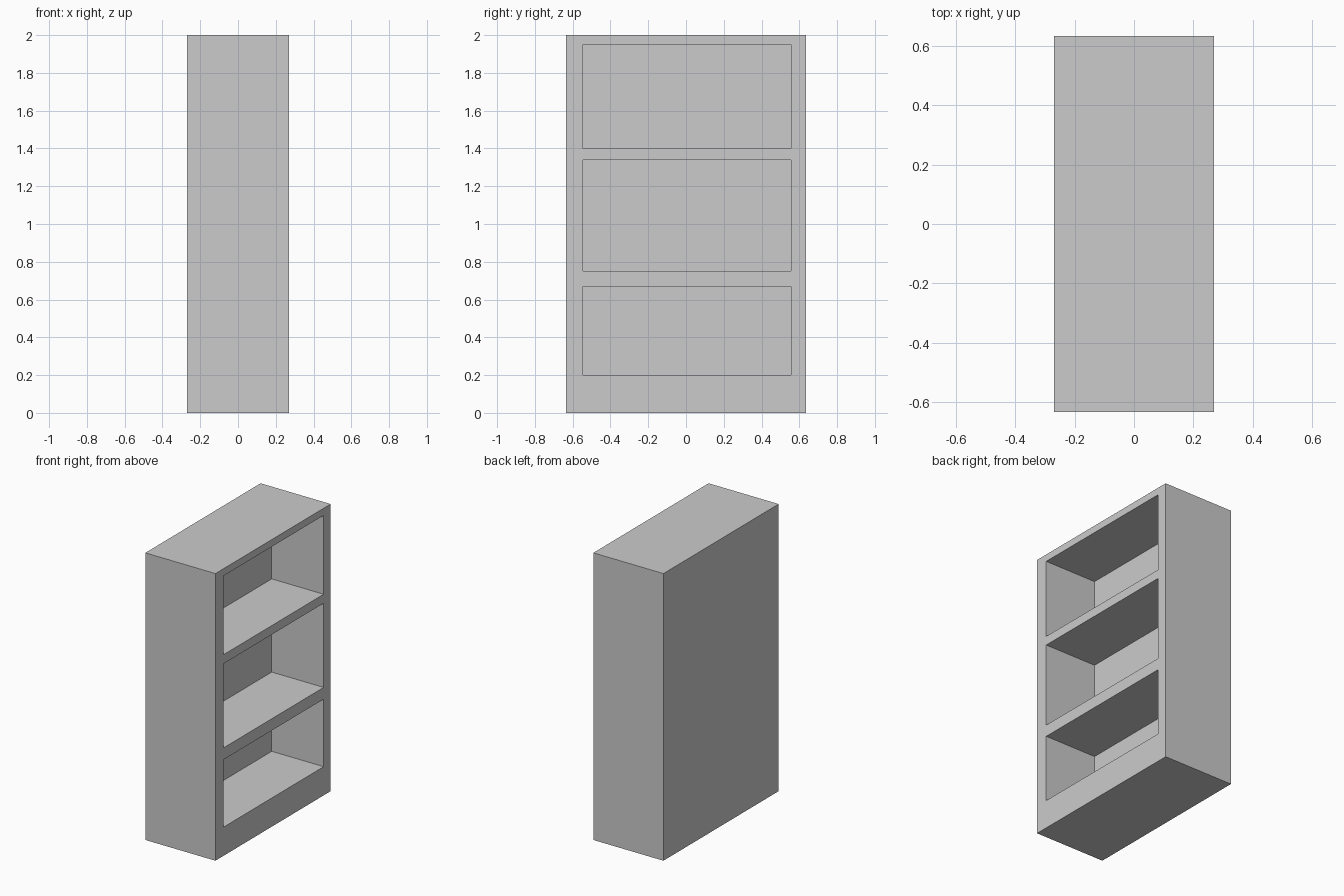
import bpy

if "Cube" in bpy.data.objects:
    bpy.data.objects.remove(bpy.data.objects["Cube"])

DEPTH, WIDTH, HEIGHT = 0.54, 1.268, 2.0
BACK_X = -0.13                      # back wall of the compartments
Y_MIN, Y_MAX = -0.544, 0.557        # compartment side walls
ROWS = [(0.2, 0.67), (0.752, 1.338), (1.401, 1.95)]  # shelf floor, ceiling


def box(name, lo, hi):
    bpy.ops.mesh.primitive_cube_add(size=1)
    ob = bpy.context.object
    ob.name = ob.data.name = name
    for v in ob.data.vertices:
        v.co = [h if c > 0 else l for c, l, h in zip(v.co, lo, hi)]
    return ob


# Solid cabinet body
case = box("bookcase", (-DEPTH / 2, -WIDTH / 2, 0), (DEPTH / 2, WIDTH / 2, HEIGHT))

# Three open compartments, carved from the +x face
for i, (z0, z1) in enumerate(ROWS):
    cutter = box(f"compartment_cutter_{i + 1}", (BACK_X, Y_MIN, z0), (DEPTH / 2 + 0.1, Y_MAX, z1))
    cutter.hide_render = True
    cutter.display_type = 'WIRE'
    mod = case.modifiers.new(f"compartment_{i + 1}", 'BOOLEAN')
    mod.operation = 'DIFFERENCE'
    mod.solver = 'EXACT'
    mod.object = cutter

# Bake the cuts and clear the helpers
bpy.ops.object.select_all(action='DESELECT')
bpy.context.view_layer.objects.active = case
case.select_set(True)
for mod in list(case.modifiers):
    cutter = mod.object
    bpy.ops.object.modifier_apply(modifier=mod.name)
    bpy.data.objects.remove(cutter)
